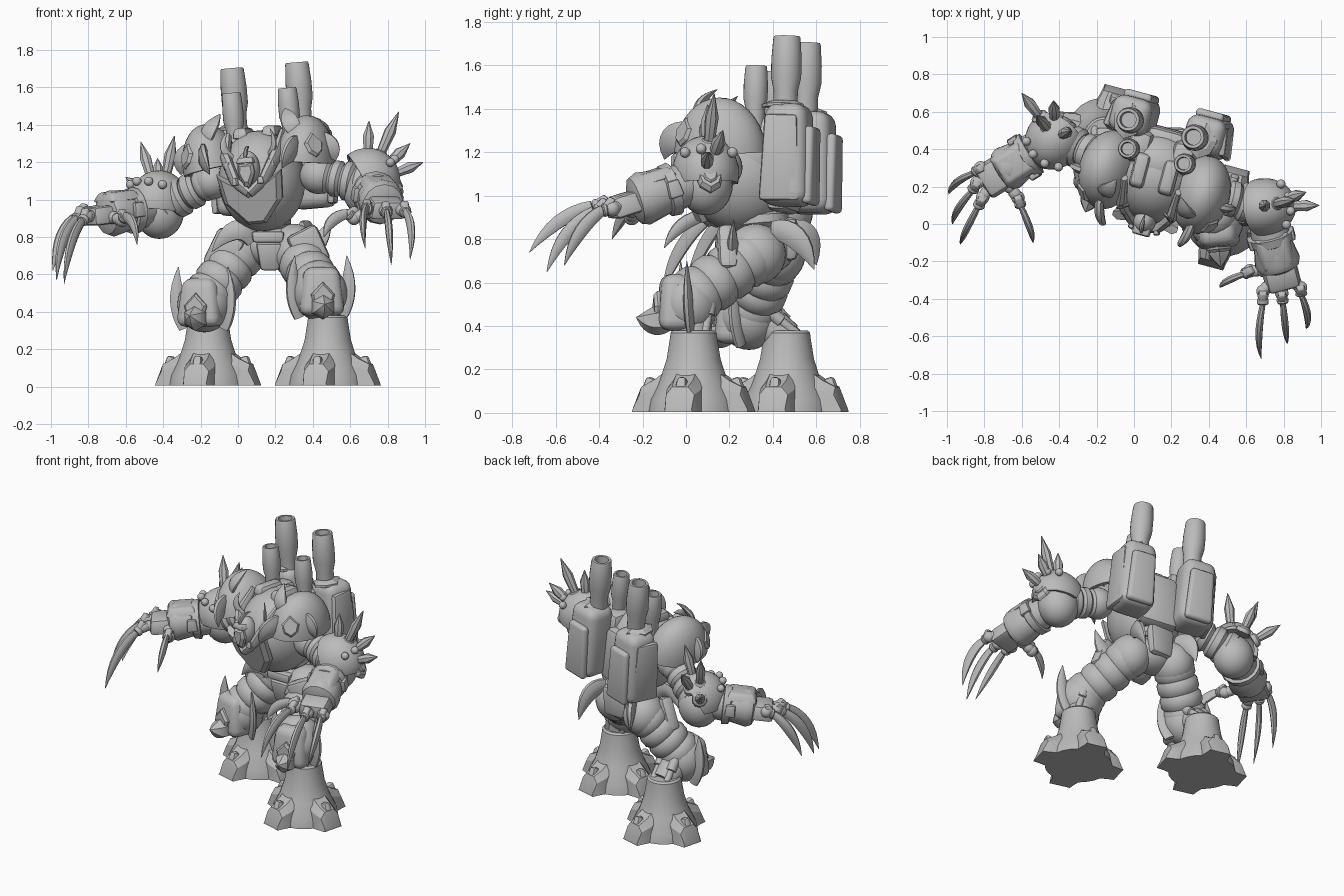
import bpy, bmesh, math
from mathutils import Vector as V, Matrix

old = bpy.data.objects.get("Cube")
if old:
    bpy.data.objects.remove(old)

grey = bpy.data.materials.new("plain grey")
grey.use_nodes = True
grey.diffuse_color = (0.5, 0.5, 0.5, 1)
grey.node_tree.nodes["Principled BSDF"].inputs["Base Color"].default_value = (0.5, 0.5, 0.5, 1)


def finish(name, bm, M=None, angle=38):
    if M is not None:
        bm.transform(M)
    bmesh.ops.recalc_face_normals(bm, faces=bm.faces)
    me = bpy.data.meshes.new(name)
    bm.to_mesh(me)
    bm.free()
    me.materials.append(grey)
    me.polygons.foreach_set("use_smooth", [True] * len(me.polygons))
    me.set_sharp_from_angle(angle=math.radians(angle))
    ob = bpy.data.objects.new(name, me)
    bpy.context.collection.objects.link(ob)
    return ob


def at(loc, face=(0, -1, 0), up=(0, 0, 1)):
    """Frame whose local -y looks along face."""
    y = -V(face).normalized()
    x = y.cross(V(up)).normalized()
    z = x.cross(y)
    return Matrix.Translation(V(loc)) @ Matrix((x, y, z)).transposed().to_4x4()


def sweep(name, pts, radii, sides=16, axis=None, flat=1.0):
    """Tube through points; the section frame is carried along without twisting."""
    bm = bmesh.new()
    loops = []
    q = prev = None
    for i, p in enumerate(pts):
        d = axis or pts[min(i + 1, len(pts) - 1)] - pts[max(i - 1, 0)]
        q = prev.rotation_difference(d) @ q if q else d.to_track_quat('Z', 'Y')
        prev = d
        turns = [2 * math.pi * (k + 0.5) / sides for k in range(sides)]
        loops.append([bm.verts.new(p + q @ V((flat * radii[i] * math.cos(t), radii[i] * math.sin(t), 0)))
                      for t in turns])
    for a, b in zip(loops, loops[1:]):
        for k in range(sides):
            bm.faces.new((a[k], a[k - 1], b[k - 1], b[k]))
    bm.faces.new(loops[0])
    bm.faces.new(loops[-1])
    return finish(name, bm)


def lathe(name, a, b, prof, sides=20):
    a, b = V(a), V(b)
    return sweep(name, [a.lerp(b, t) for t, r in prof], [r for t, r in prof], sides, b - a)


def ribs(n, r0, r1, dip=0.82):
    out = []
    for i in range(n):
        r = r0 + (r1 - r0) * i / max(n - 1, 1)
        out += [(i / n, r * dip), ((i + 0.25) / n, r), ((i + 0.75) / n, r), ((i + 1) / n, r * dip)]
    return out


def horn(name, a, c, b, r, sides=8, flat=0.5):
    """Curved spike that swells and runs to a point."""
    a, c, b = V(a), V(c), V(b)
    ts = [i / 8 for i in range(9)]
    pts = [a * (1 - t) ** 2 + c * 2 * t * (1 - t) + b * t * t for t in ts]
    return sweep(name, pts, [max(0.002, r * (0.75 + t) * (1 - t ** 2)) for t in ts], sides, None, flat)


def ball(name, M, size, cuts=(), thick=0):
    bm = bmesh.new()
    bmesh.ops.create_uvsphere(bm, u_segments=28, v_segments=18, radius=1)
    bmesh.ops.scale(bm, vec=size, verts=bm.verts)
    for co, no in cuts:
        geom = bm.verts[:] + bm.edges[:] + bm.faces[:]
        bmesh.ops.bisect_plane(bm, geom=geom, plane_co=co, plane_no=no, clear_outer=True)
    if thick:
        bmesh.ops.solidify(bm, geom=bm.faces[:], thickness=thick)
    return finish(name, bm, M)


def block(name, M, size, top=(1, 1), bevel=0.02, seg=2):
    bm = bmesh.new()
    bmesh.ops.create_cube(bm, size=1)
    for v in bm.verts:
        k = top if v.co.z > 0 else (1, 1)
        v.co = V((v.co.x * size[0] * k[0], v.co.y * size[1] * k[1], v.co.z * size[2]))
    bmesh.ops.bevel(bm, geom=bm.edges[:], offset=bevel, segments=seg, affect='EDGES', profile=0.5)
    return finish(name, bm, M)


def plate(name, M, outline, depth, shrink=0.8):
    """Flat armour outline in local xz, chamfered towards -y."""
    bm = bmesh.new()
    back = [bm.verts.new((x, 0, z)) for x, z in outline]
    mid = [bm.verts.new((x, -depth * 0.5, z)) for x, z in outline]
    front = [bm.verts.new((x * shrink, -depth, z * shrink)) for x, z in outline]
    for a, b in ((back, mid), (mid, front)):
        for k in range(len(outline)):
            bm.faces.new((a[k - 1], a[k], b[k], b[k - 1]))
    bm.faces.new(back)
    bm.faces.new(front)
    return finish(name, bm, M, 20)


def diamond(s):
    return [(x * s, z * s) for x, z in ((0, 1), (0.8, 0.15), (0.6, -0.6), (0, -1), (-0.6, -0.6), (-0.8, 0.15))]


# Twisted upper body frame
BODY = Matrix.Translation((0.135, 0.28, 1.1)) @ Matrix.Rotation(math.radians(-15), 4, 'Z') \
    @ Matrix.Rotation(math.radians(-5), 4, 'Y')


def B(x, y, z):
    return BODY @ V((x, y, z))


def BM(x, y, z, face=(0, -1, 0), up=(0, 0, 1)):
    return BODY @ at((x, y, z), face, up)


# Torso, chest and belly
ball("chest", BM(0, -0.03, 0.0), (0.23, 0.25, 0.27))
ball("upper_back", BM(0, 0.04, 0.07), (0.21, 0.17, 0.2))
block("spine_pack", BM(0, 0.18, 0.0), (0.26, 0.12, 0.36), (0.8, 0.8), 0.04)
plate("breast_plate", BM(0, -0.22, -0.08, (0, -1, -0.35)),
      [(-0.18, 0.14), (0, 0.02), (0.18, 0.14), (0.16, -0.02), (0.05, -0.15), (-0.05, -0.15), (-0.16, -0.02)], 0.05, 0.85)
lathe("waist", (0.15, 0.34, 0.92), (0.17, 0.36, 0.7), ribs(3, 0.13, 0.11))
ball("pelvis", at((0.17, 0.37, 0.75)), (0.15, 0.13, 0.11))
block("groin_guard", at((0.17, 0.26, 0.7), (0, -1, -0.2)), (0.1, 0.1, 0.15), (1.5, 1), 0.02)
block("belt_buckle", at((0.16, 0.23, 0.8)), (0.16, 0.06, 0.06), (1.1, 1), 0.015)

# Head and collar
ball("skull", BM(0, -0.28, 0.07), (0.06, 0.065, 0.09))
plate("face_mask", BM(0, -0.32, 0.05), [(-0.04, 0.04), (0.04, 0.04), (0.045, -0.01), (0.015, -0.08), (-0.015, -0.08), (-0.045, -0.01)], 0.035, 0.7)
block("brow", BM(0, -0.325, 0.11), (0.1, 0.06, 0.03), (0.8, 0.8), 0.006)
horn("head_crest", B(0, -0.33, 0.12), B(0, -0.32, 0.18), B(0, -0.24, 0.18), 0.02, 8, 0.6)
for s, side in ((1, "left"), (-1, "right")):
    pts = [B(s * x, y, z) for x, y, z in ((0.15, -0.08, 0.25), (0.14, -0.21, 0.13), (0.08, -0.28, 0.0), (0, -0.31, -0.07))]
    sweep(side + "_collar", pts, [0.025, 0.045, 0.04, 0.03], 8, None, 0.7)
    horn(side + "_collar_horn", B(s * 0.1, -0.21, 0.13), B(s * 0.17, -0.26, 0.18), B(s * 0.12, -0.22, 0.27), 0.022)
    for x, y, z in ((0.12, -0.26, 0.09), (0.07, -0.32, 0.0)):
        block(side + "_collar_stud", BM(s * x, y, z, (s * 0.4, -1, 0)), (0.035, 0.03, 0.04), (0.7, 0.7), 0.006)
    block(side + "_back_hatch", BM(s * 0.08, -0.02, 0.26), (0.09, 0.2, 0.06), (0.8, 0.8), 0.02)

    # Shoulder shells with crest and points
    ball(side + "_pauldron", BM(s * 0.255, -0.06, 0.07, (0, -1, 0), (s * 0.15, 0, 1)), (0.155, 0.215, 0.26),
         [((0, 0, 0.01), (0, 0, -1)), ((-s * 0.13, 0, 0), (-s, 0, 0))], 0.025)
    horn(side + "_pauldron_crest", B(s * 0.25, -0.18, 0.24), B(s * 0.22, -0.2, 0.31), B(s * 0.18, -0.1, 0.375), 0.05, 8, 0.4)
    horn(side + "_pauldron_brow", B(s * 0.26, -0.2, 0.17), B(s * 0.25, -0.32, 0.16), B(s * 0.2, -0.34, 0.05), 0.07, 8, 0.4)
    horn(side + "_pauldron_point", B(s * 0.33, -0.1, 0.19), B(s * 0.42, -0.1, 0.16), B(s * 0.43, -0.08, 0.07), 0.07, 8, 0.4)
    plate(side + "_pauldron_panel", BM(s * 0.34, -0.2, 0.16, (s * 0.8, -0.7, 0.3)), diamond(0.07), 0.03)

    # Back pods and exhaust stacks
    block(side + "_pod", BM(s * 0.205, 0.25, 0.07), (0.24, 0.23, 0.47), (0.88, 0.85), 0.06, 4)
    plate(side + "_pod_cap", BM(s * 0.205, 0.22, 0.29, (0, 0, 1), (0, 1, 0)), diamond(0.1), 0.03, 0.6)
    block(side + "_pod_side_plate", BM(s * 0.31, 0.24, 0.05, (s, 0.15, 0)), (0.19, 0.04, 0.4), (0.8, 1), 0.018)
    block(side + "_pod_back_plate", BM(s * 0.2, 0.36, 0.02, (0, 1, 0)), (0.18, 0.05, 0.36), (0.85, 1), 0.022, 3)
    block(side + "_pod_strut", BM(s * 0.12, 0.1, 0.18), (0.14, 0.2, 0.14), (0.8, 0.8), 0.03)
    for kind, x, y, low, top, r in (("large", 0.18, 0.225, 0.2, 0.62, 0.07), ("small", 0.155, 0.075, 0.15, 0.485, 0.056)):
        lathe(side + "_" + kind + "_stack", B(s * x, y, low), B(s * x, y, top),
              [(0, r * 0.8), (0.4, r * 0.8), (0.55, r), (0.75, r), (0.98, r * 0.9), (1, r * 0.85), (1, r * 0.62), (0.85, r * 0.58)])


def arm(side, shoulder, elbow, wrist, out, spikes, knuckles, tips, thumb):
    shoulder, elbow, wrist, out = V(shoulder), V(elbow), V(wrist), V(out).normalized()
    fore = (wrist - elbow).normalized()
    # Upper arm and elbow
    ball(side + "_shoulder_joint", at(shoulder), (0.1, 0.1, 0.1))
    lathe(side + "_upper_arm", shoulder, elbow, ribs(4, 0.09, 0.115))
    ball(side + "_elbow", at(elbow - V((0, 0, 0.03))), (0.13, 0.125, 0.14))
    # Elbow guard, panel, studs and spikes
    ball(side + "_elbow_guard", at(elbow + V((0, 0, 0.02)), out), (0.155, 0.18, 0.175),
         [((0, 0.03, 0), (0, 1, 0)), ((0, 0, -0.05), (0, 0.4, -1))], 0.025)
    plate(side + "_elbow_panel", at(elbow + out * 0.15 - V((0, 0, 0.07)), out), diamond(0.08), 0.04)
    plate(side + "_elbow_panel_core", at(elbow + out * 0.185 - V((0, 0, 0.07)), out), diamond(0.045), 0.015)
    frame = at(elbow + V((0, 0, 0.06)), out)
    for x in (-0.11, -0.04, 0.04, 0.11):
        ball(side + "_guard_stud", Matrix.Translation(frame @ V((x, -math.sqrt(0.028 - x * x), 0))), (0.024, 0.024, 0.024))
    for i, tip in enumerate(spikes):
        tip = V(tip)
        base = elbow + (tip - elbow).normalized() * 0.14
        lathe(side + "_spike_%d" % i, base, tip, [(0, 0.022), (0.2, 0.026), (0.6, 0.032), (1, 0.002)], 8)
        lathe(side + "_spike_socket_%d" % i, base, base.lerp(tip, 0.2), [(0, 0.05), (0.7, 0.045), (1, 0.03)], 10)
    # Forearm and cuff
    lathe(side + "_forearm", elbow, wrist,
          [(0, 0.08), (0.25, 0.1), (0.42, 0.105), (0.43, 0.125), (0.55, 0.12), (0.57, 0.105), (0.85, 0.125), (0.95, 0.11), (1, 0.07)], 14)
    top = at(elbow + fore * 0.27 + V((0, 0, 0.09)), fore)
    block(side + "_cuff_plate", top, (0.2, 0.2, 0.05), (0.7, 0.75), 0.015)
    for x in (-0.11, 0.11):
        block(side + "_cuff_clamp", top @ Matrix.Translation((x, 0.06, -0.08)), (0.04, 0.07, 0.08), (0.8, 0.8), 0.01)
    # Hand and clawed fingers
    block(side + "_palm", at(wrist + fore * 0.04, fore), (0.2, 0.15, 0.1), (0.85, 0.85), 0.025)
    for i, (k, t) in enumerate(zip(knuckles + [thumb[0]], tips + [thumb[1]])):
        k, t = V(k), V(t)
        root = wrist.lerp(k, 0.35)
        joint = k.lerp(t, 0.2) + V((0, 0, 0.045))
        ball(side + "_knuckle_%d" % i, at(k), (0.036, 0.036, 0.036))
        lathe(side + "_finger_%d" % i, root, k, ribs(2, 0.034, 0.032))
        lathe(side + "_finger_tip_%d" % i, k, joint, ribs(2, 0.03, 0.032))
        block(side + "_finger_plate_%d" % i, at(k.lerp(joint, 0.5) + V((0, 0, 0.025)), t - k), (0.05, 0.08, 0.03), (0.7, 0.8), 0.008)
        horn(side + "_claw_%d" % i, joint, joint.lerp(t, 0.45) + (k - wrist).normalized() * 0.05 + V((0, 0, 0.06)), t, 0.035, 8, 0.6)


arm("left", (0.43, 0.16, 1.13), (0.69, 0.09, 1.08), (0.78, -0.25, 0.97), (0.75, 0.1, 0.4),
    [(0.70, 0.1, 1.42), (0.86, 0.13, 1.47), (0.99, 0.1, 1.2), (0.92, 0.17, 1.3)],
    [(0.69, -0.36, 0.95), (0.79, -0.37, 0.94), (0.89, -0.34, 0.94)],
    [(0.68, -0.72, 0.74), (0.82, -0.64, 0.65), (0.92, -0.56, 0.68)],
    [(0.62, -0.25, 0.9), (0.46, -0.34, 0.8)])
arm("right", (-0.14, 0.34, 1.1), (-0.42, 0.46, 0.96), (-0.72, 0.27, 0.92), (-0.4, -0.5, 0.35),
    [(-0.52, 0.58, 1.31), (-0.34, 0.5, 1.34), (-0.43, 0.66, 1.22), (-0.6, 0.7, 1.12)],
    [(-0.82, 0.3, 0.93), (-0.84, 0.22, 0.92), (-0.81, 0.14, 0.91)],
    [(-0.99, 0.16, 0.62), (-0.97, 0.0, 0.57), (-0.93, -0.11, 0.55)],
    [(-0.62, 0.14, 0.89), (-0.54, -0.1, 0.76)])


def leg(side, s, hip, knee, foot, face):
    hip, knee, foot, face = V(hip), V(knee), V(foot), V(face).normalized()
    ankle = foot + V((0, 0, 0.38))
    # Thigh and shin
    ball(side + "_hip", at(hip), (0.13, 0.14, 0.14))
    lathe(side + "_thigh", hip, knee, ribs(4, 0.13, 0.135, 0.9))
    block(side + "_thigh_plate", at(hip.lerp(knee, 0.3) + V((s * 0.04, -0.04, 0.07)), face, knee - hip),
          (0.18, 0.09, 0.22), (0.85, 1), 0.03)
    lathe(side + "_shin", knee + face * -0.02, ankle - V((0, 0, 0.04)), [(0, 0.09), (0.5, 0.09), (1, 0.08)])
    # Knee armour
    K = at(knee + V((0, 0, -0.02)), face)
    ball(side + "_knee", K, (0.145, 0.14, 0.15))
    block(side + "_knee_box", K @ Matrix.Translation((0, -0.06, 0.01)), (0.25, 0.17, 0.26), (0.75, 0.75), 0.05, 3)
    plate(side + "_knee_panel", K @ Matrix.Translation((0, -0.13, -0.02)), diamond(0.08), 0.03)
    horn(side + "_knee_spike", K @ V((0, -0.09, -0.06)), K @ V((0, -0.15, -0.09)), K @ V((0, -0.24, -0.06)), 0.07, 6, 1)
    for k in (-1, 1):
        horn(side + "_knee_fin", K @ V((k * 0.11, 0.0, -0.13)), K @ V((k * 0.17, -0.02, 0.0)),
             K @ V((k * 0.14, -0.02, 0.2)), 0.045, 8, 0.5)
        a = foot + V((k * 0.05, 0.05, 0.36))
        lathe(side + "_ankle_piston", a, K @ V((k * 0.06, 0.1, 0.04)), [(0, 0.022), (0.5, 0.022), (0.52, 0.032), (1, 0.032)], 10)
    # Bell-shaped foot with four toes
    lathe(side + "_foot", foot + V((0, 0, 0.005)), ankle,
          [(0, 0.21), (0.15, 0.2), (0.4, 0.155), (0.65, 0.125), (0.9, 0.11), (0.97, 0.107), (1, 0.095)], 24)
    for i in range(4):
        F = Matrix.Translation(foot) @ Matrix.Rotation(math.radians(90 * i - 15), 4, 'Z')
        bm = bmesh.new()
        loops = []
        for y, w, h in ((-0.08, 0.85, 0.22), (-0.18, 0.9, 0.15), (-0.24, 0.75, 0.12), (-0.275, 0.7, 0.02)):
            sec = [(-0.1, 0.005), (-0.09, h * 0.7), (-0.05, h), (0.05, h), (0.09, h * 0.7), (0.1, 0.005)]
            loops.append([bm.verts.new((x * w, y, z)) for x, z in sec])
        for a, b in zip(loops, loops[1:]):
            for k in range(6):
                bm.faces.new((a[k - 1], a[k], b[k], b[k - 1]))
        bm.faces.new(loops[0])
        bm.faces.new(loops[-1])
        finish(side + "_toe_%d" % i, bm, F, 30)
        block(side + "_toe_ridge_%d" % i, F @ at((0, -0.22, 0.09), (0, -1, 0.3)), (0.07, 0.06, 0.15), (0.6, 0.8), 0.015)


leg("left", 1, (0.3, 0.32, 0.73), (0.44, 0.01, 0.52), (0.48, 0.035, 0), (0.1, -1, 0))
leg("right", -1, (0.03, 0.41, 0.73), (-0.18, 0.29, 0.46), (-0.16, 0.465, 0), (-0.35, -1, 0))

# Hip skirt horns
for name, a, c, b, r in (
        ("front_right", (0.08, 0.25, 0.78), (0.0, 0.2, 0.92), (-0.14, 0.24, 0.72), 0.06),
        ("front_left", (0.34, 0.24, 0.72), (0.42, 0.2, 0.72), (0.5, 0.22, 0.89), 0.055),
        ("back_left", (0.34, 0.4, 0.84), (0.4, 0.52, 0.86), (0.4, 0.59, 0.66), 0.06),
        ("back_right", (0.06, 0.48, 0.84), (0.02, 0.58, 0.86), (0.0, 0.6, 0.68), 0.06)):
    horn(name + "_skirt", a, c, b, r, 8, 0.5)
block("tail_guard", at((0.19, 0.48, 0.8), (0, 1, 0)), (0.16, 0.07, 0.2), (1.2, 1), 0.03)
